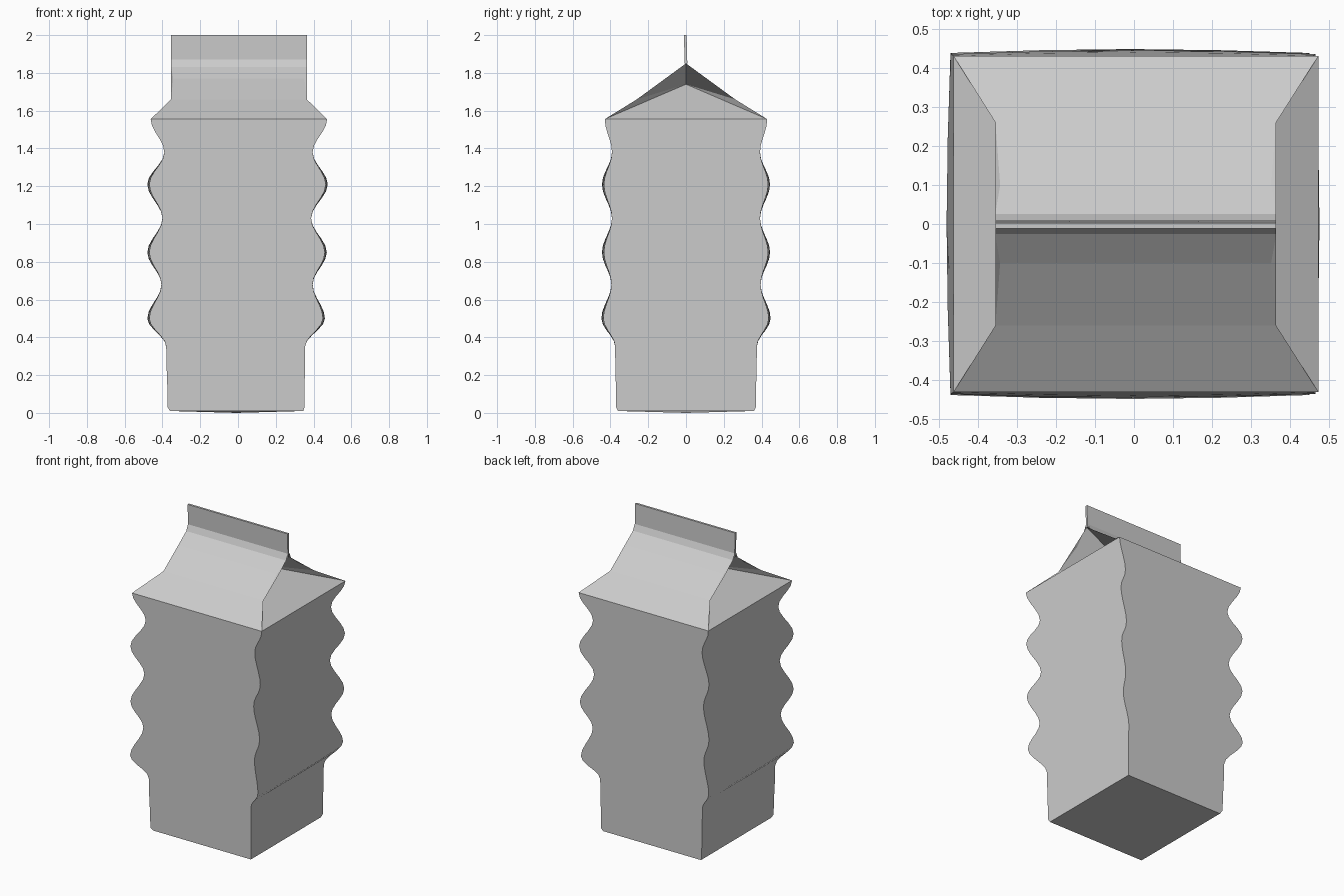
import bpy
import math
from mathutils import Vector

cube = bpy.data.objects.get("Cube")
if cube:
    bpy.data.objects.remove(cube, do_unlink=True)

card = bpy.data.materials.new("plain grey card")
card.use_nodes = True
GREY = (0.6, 0.6, 0.6, 1)
card.diffuse_color = GREY
card.node_tree.nodes["Principled BSDF"].inputs["Base Color"].default_value = GREY


def add_part(name, verts, faces, smooth=False):
    mesh = bpy.data.meshes.new(name)
    mesh.from_pydata(verts, [], faces)
    mesh.materials.append(card)
    mesh.polygons.foreach_set("use_smooth", [smooth] * len(mesh.polygons))
    mesh.update()
    obj = bpy.data.objects.new(name, mesh)
    bpy.context.collection.objects.link(obj)
    return obj


# Body: square rings that swell and shrink up the carton
# height, left edge, right edge, half depth, outward bow of the walls
KEYS = [
    (0.01, -0.36, 0.345, 0.36, 0.0),
    (0.03, -0.372, 0.352, 0.37, 0.0),
    (0.35, -0.38, 0.355, 0.375, 0.0),
    (0.5, -0.47, 0.45, 0.438, 0.01),
    (0.68, -0.405, 0.395, 0.395, 0.0),
    (0.85, -0.47, 0.46, 0.435, 0.01),
    (1.03, -0.4, 0.387, 0.392, 0.0),
    (1.21, -0.47, 0.465, 0.435, 0.01),
    (1.38, -0.39, 0.395, 0.392, 0.0),
    (1.555, -0.462, 0.472, 0.43, 0.0),
]
SEGS, STEPS = 4, 5
rings = [KEYS[0], KEYS[1]]
for low, high in zip(KEYS[1:], KEYS[2:]):
    for s in range(1, STEPS + 1):
        t = s / STEPS
        ease = (1 - math.cos(math.pi * t)) / 2
        z = low[0] + (high[0] - low[0]) * t
        rings.append((z, *(a + (b - a) * ease for a, b in zip(low[1:], high[1:]))))

OUT = [Vector((0, -1, 0)), Vector((1, 0, 0)), Vector((0, 1, 0)), Vector((-1, 0, 0))]
verts, faces = [], []
for z, left, right, depth, bow in rings:
    corners = [Vector(c) for c in ((left, -depth, z), (right, -depth, z),
                                   (right, depth, z), (left, depth, z))]
    for side in range(4):
        for s in range(SEGS):
            t = s / SEGS
            p = corners[side].lerp(corners[(side + 1) % 4], t)
            verts.append(p + OUT[side] * bow * math.sin(math.pi * t))
N = 4 * SEGS
for r in range(len(rings) - 1):
    for k in range(N):
        n = (k + 1) % N
        faces.append((r * N + k, r * N + n, (r + 1) * N + n, (r + 1) * N + k))
walls = len(faces)
verts.append((-0.01, 0, 0))
faces += [((k + 1) % N, k, len(verts) - 1) for k in range(N)]
body = add_part("carton_body", verts, faces, smooth=True)

# Walls shade as flat panels, with the corners kept crisp
normals = []
for i, poly in enumerate(body.data.polygons):
    n = OUT[(i % N) // SEGS] if i < walls else Vector((0, 0, -1))
    normals += [n] * len(poly.vertices)
body.data.normals_split_custom_set(normals)

# Roof: two sloping panels that narrow to the width of the top seam
L, R = -0.355, 0.364
SLOPE = [(0.43, 1.555, -0.462, 0.472), (0.26, 1.66, L, R),
         (0.1, 1.77, L, R), (0.025, 1.832, L, R), (0.008, 1.87, L, R)]
for name, side in (("front_roof", -1), ("back_roof", 1)):
    verts, faces = [], []
    for y, z, left, right in SLOPE:
        verts += [(left, side * y, z), (right, side * y, z)]
    for i in range(0, len(verts) - 2, 2):
        quad = (i, i + 1, i + 3, i + 2)
        faces.append(quad if side < 0 else quad[::-1])
    add_part(name, verts, faces)

# Gussets: end triangles tucked in under the roof, with a folded wing each side
for name, s, eave, end in (("right_gusset", -1, 0.462, -L), ("left_gusset", 1, 0.472, R)):
    verts = [(s * eave, -0.43, 1.555), (s * eave, 0.43, 1.555), (s * 0.16, 0, 1.74),
             (s * end, -0.26, 1.66), (s * end, 0.26, 1.66), (s * end, 0, 1.85)]
    faces = [(0, 1, 2), (0, 2, 3), (3, 2, 5), (1, 4, 2), (4, 5, 2)]
    if s < 0:
        faces = [f[::-1] for f in faces]
    add_part(name, verts, faces)

# Top seam: thin upright strip, leaning very slightly
T = 0.007
verts = [(x, y, z) for z, shift in ((1.85, 0), (2.0, -0.004))
         for x, y in ((L, shift - T), (R, shift - T), (R, shift + T), (L, shift + T))]
faces = [(3, 2, 1, 0), (4, 5, 6, 7)]
faces += [(k, (k + 1) % 4, (k + 1) % 4 + 4, k + 4) for k in range(4)]
add_part("top_seam", verts, faces)
